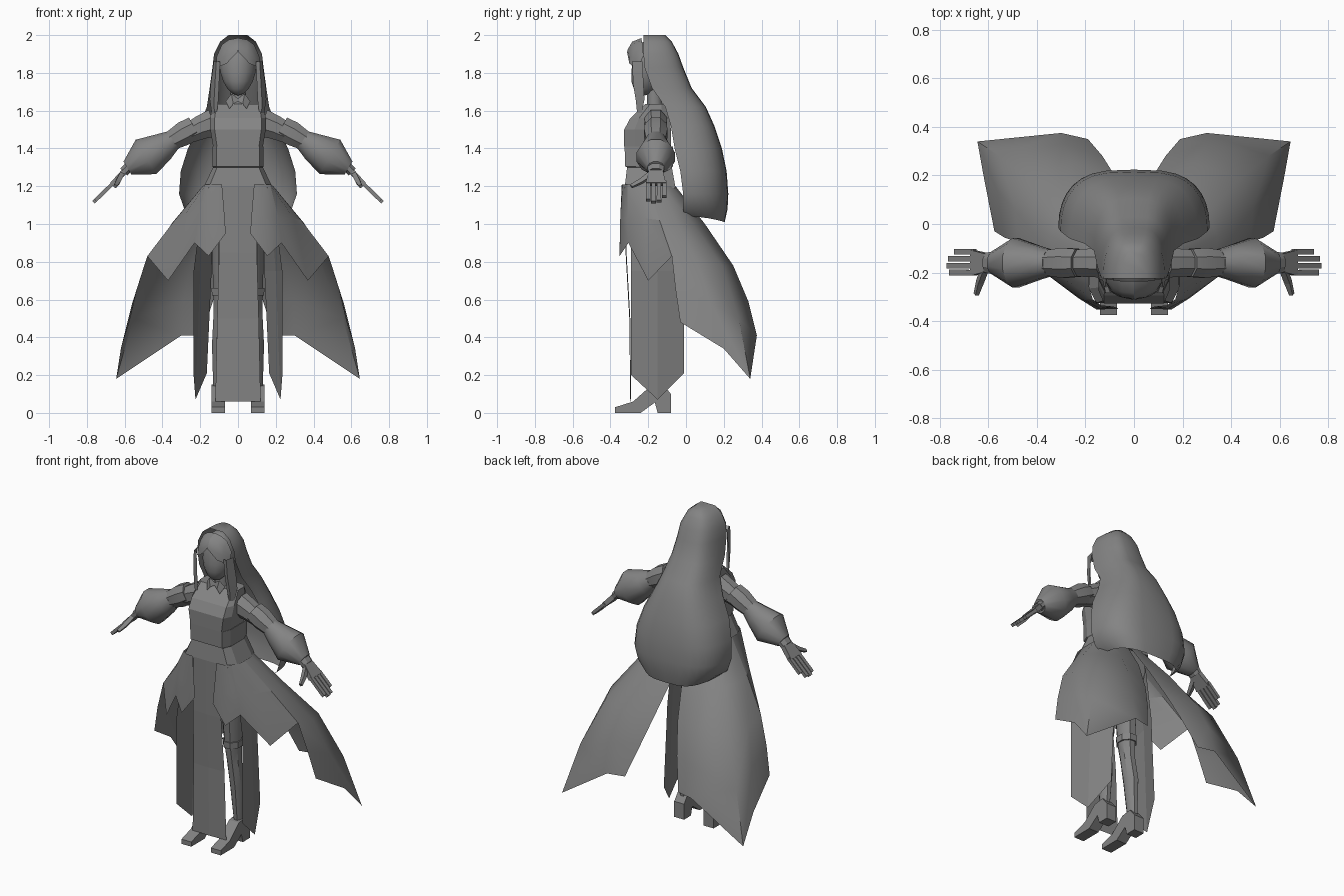
import bpy, bmesh, math
from mathutils import Vector

grey = bpy.data.materials.new("cloth grey")
grey.diffuse_color = (0.23, 0.23, 0.23, 1)


def finish(name, bm, smooth=None, mirror=False):
    if mirror:
        geo = bmesh.ops.duplicate(bm, geom=bm.verts[:] + bm.edges[:] + bm.faces[:])["geom"]
        for v in [g for g in geo if isinstance(g, bmesh.types.BMVert)]:
            v.co.x *= -1
        bmesh.ops.reverse_faces(bm, faces=[g for g in geo if isinstance(g, bmesh.types.BMFace)])
    me = bpy.data.meshes.new(name)
    bm.to_mesh(me)
    bm.free()
    ob = bpy.data.objects.new(name, me)
    bpy.context.collection.objects.link(ob)
    me.materials.append(grey)
    if smooth:
        bpy.ops.object.select_all(action='DESELECT')
        ob.select_set(True)
        bpy.context.view_layer.objects.active = ob
        bpy.ops.object.shade_smooth_by_angle(angle=math.radians(smooth))
    return ob


def skin(bm, rows, closed=False, caps=False):
    """Join rows of points into a sheet, or into a tube when closed."""
    vs = [[bm.verts.new(p) for p in r] for r in rows]
    n = len(rows[0])
    for a, b in zip(vs, vs[1:]):
        for i in range(n if closed else n - 1):
            j = (i + 1) % n
            bm.faces.new((a[i], b[i], b[j], a[j]))
    if caps:
        bm.faces.new(vs[0])
        bm.faces.new(vs[-1][::-1])
    if closed:
        bmesh.ops.recalc_face_normals(bm, faces=bm.faces)


def sheet(name, rows, smooth=None, mirror=True):
    bm = bmesh.new()
    skin(bm, rows)
    return finish(name, bm, smooth, mirror)


def tube(bm, stations, sides=8, turn=0.5):
    """Round or square tube along stations of (point, radius, radius in y)."""
    pts = [Vector(s[0]) for s in stations]
    rows = []
    for i, (p, r, ry) in enumerate(stations):
        d = (pts[min(i + 1, len(pts) - 1)] - pts[max(i - 1, 0)]).normalized()
        u = Vector((0, 1, 0))
        u = (u - d * u.dot(d)).normalized()
        w = d.cross(u)
        rows.append([pts[i] + u * ry * math.cos(a) + w * r * math.sin(a)
                     for a in [(k + turn) * math.tau / sides for k in range(sides)]])
    skin(bm, rows, True, True)


# long hair: open-fronted shell, (z, half width, front y, back y)
hair = [(2.0, .05, -.225, -.11), (1.965, .095, -.225, -.075), (1.9, .127, -.225, -.04),
        (1.83, .135, -.22, -.015), (1.72, .15, -.18, .03), (1.62, .165, -.11, .105),
        (1.52, .205, -.08, .15), (1.4, .265, -.06, .19), (1.28, .303, -.03, .215),
        (1.16, .312, -.015, .224), (1.08, .285, -.015, .22), (1.01, .235, -.01, .205)]
bm = bmesh.new()
rows = []
for k, (z, w, yf, yb) in enumerate(hair):
    row = []
    for i in range(17):
        t = math.pi * i / 16
        c, s = math.cos(t), max(math.sin(t), 0)
        x = math.copysign(abs(c) ** .62, c) * w
        lift = .03 * c * c if k == len(hair) - 1 else 0
        row.append((x, yf + (yb - yf) * s ** .9, z + lift))
    rows.append(row)
skin(bm, rows)
bm.verts.ensure_lookup_table()
bm.faces.new([bm.verts[i] for i in range(17)])
finish("long_hair", bm, 50)

# fringe parted in the middle, and the two front locks
sheet("fringe", [
    [(0, -.235, 1.985), (.05, -.235, 1.975), (.085, -.23, 1.95), (.112, -.225, 1.89)],
    [(0, -.285, 1.965), (.05, -.28, 1.95), (.085, -.26, 1.925), (.115, -.235, 1.87)],
    [(0, -.308, 1.925), (.045, -.303, 1.9), (.088, -.28, 1.88), (.115, -.24, 1.85)],
    [(.003, -.312, 1.91), (.06, -.3, 1.85), (.095, -.28, 1.835), (.118, -.235, 1.83)]], 50)
sheet("front_lock", [
    [(.095, -.285, 1.86), (.115, -.285, 1.86), (.128, -.23, 1.86)],
    [(.1, -.275, 1.74), (.122, -.28, 1.74), (.145, -.225, 1.74)],
    [(.105, -.26, 1.64), (.127, -.265, 1.65), (.15, -.22, 1.66)],
    [(.118, -.25, 1.55), (.124, -.255, 1.55), (.135, -.24, 1.56)]], 50)

# head with a narrowing chin
bm = bmesh.new()
bmesh.ops.create_uvsphere(bm, u_segments=14, v_segments=9, radius=1)
for v in bm.verts:
    low = max(0, -v.co.z)
    v.co = (v.co.x * .1 * (1 - .15 * low), -.185 + v.co.y * .1 - .035 * low, 1.83 + v.co.z * .15)
finish("head", bm, 60)
bm = bmesh.new()
tube(bm, [((0, -.165, 1.6), .05, .045), ((0, -.17, 1.76), .04, .04)])
finish("neck", bm, 50)

# collar bow
sheet("collar_bow", [
    [(0, -.235, 1.665), (.035, -.24, 1.69), (.065, -.225, 1.65)],
    [(0, -.24, 1.65), (.025, -.25, 1.635), (.045, -.25, 1.61)]])


def body(name, sections, smooth=None):
    bm = bmesh.new()
    rows = []
    for z, w, yf, yb in sections:
        c = w * .84
        d = (yb - yf) * .22
        rows.append([(-c, yf, z), (c, yf, z), (w, yf + d, z), (w, yb - d, z),
                     (c, yb, z), (-c, yb, z), (-w, yb - d, z), (-w, yf + d, z)])
    skin(bm, rows, True, True)
    return finish(name, bm, smooth)


# bodice, sash and hips
body("bodice", [(1.41, .132, -.327, -.08), (1.5, .147, -.327, -.08),
                (1.56, .147, -.295, -.085), (1.635, .135, -.215, -.105)])
body("sash", [(1.19, .185, -.325, -.055), (1.3, .132, -.312, -.075), (1.305, .135, -.322, -.07),
              (1.41, .135, -.325, -.07)])
body("hips", [(.93, .14, -.26, -.08), (1.08, .16, -.28, -.06), (1.2, .155, -.31, -.07)], 40)

# sleeves
Y = -.16
bm = bmesh.new()
tube(bm, [((.13, Y, 1.535), .08, .065), ((.2, Y, 1.51), .068, .062), ((.27, Y, 1.475), .055, .055)])
tube(bm, [((.23, Y, 1.51), .066, .062), ((.285, Y, 1.48), .07, .067), ((.36, Y, 1.437), .055, .056)])
finish("upper_sleeve", bm, 35, True)
bm = bmesh.new()
tube(bm, [((.345, Y, 1.445), .056, .056), ((.395, Y, 1.41), .078, .072), ((.487, Y, 1.355), .11, .105),
          ((.585, Y, 1.296), .042, .046)], 12)
finish("bell_sleeve", bm, 45, True)

# hands
bm = bmesh.new()
tube(bm, [((.575, Y, 1.305), .03, .05), ((.605, Y, 1.275), .028, .045)], 8)
tube(bm, [((.595, Y, 1.285), .022, .05), ((.665, Y, 1.21), .02, .075)], 4)
for y, tip in [(-.2, .755), (-.172, .765), (-.143, .76), (-.114, .735)]:
    tube(bm, [((.655, y, 1.222), .014, .016), ((tip, y, 1.222 - (tip - .655) * .97), .014, .017)], 4)
tube(bm, [((.615, -.185, 1.265), .018, .02), ((.635, -.24, 1.225), .018, .016),
          ((.65, -.29, 1.2), .012, .012)], 4)
finish("hand", bm, None, True)

# long front apron panel
sheet("apron", [
    [(0, -.328, 1.2), (.09, -.326, 1.2)], [(0, -.32, .85), (.1, -.315, .85)],
    [(0, -.3, .5), (.11, -.295, .5)], [(0, -.295, .06), (.12, -.29, .06)]])

# pointed side panels, wider apart at the front
sheet("side_panel", [
    [(.19, -.29, 1.1), (.17, -.18, 1.12), (.13, -.05, 1.1)],
    [(.235, -.29, .75), (.2, -.15, .75), (.14, -.01, .75)],
    [(.235, -.29, .2), (.225, -.15, .07), (.165, -.01, .21)]])

# coat front flaps with jagged hem
sheet("coat_front", [
    [(.085, -.34, 1.21), (.135, -.335, 1.21), (.17, -.31, 1.21), (.187, -.25, 1.2), (.187, -.2, 1.2)],
    [(.07, -.345, 1.03), (.14, -.348, 1.03), (.215, -.31, 1.03), (.295, -.22, 1.03), (.335, -.14, 1.02)],
    [(.065, -.35, .95), (.155, -.352, .83), (.23, -.305, .9), (.37, -.2, .7), (.48, -.075, .83)]], 30)

# sweeping coat tails
sheet("coat_tail", [
    [(.187, -.2, 1.2), (.187, -.13, 1.2), (.165, -.08, 1.2), (.1, -.055, 1.2), (.01, -.055, 1.2)],
    [(.335, -.14, 1.02), (.345, -.05, 1.01), (.3, .04, 1.0), (.18, .1, 1.0), (.03, .08, 1.0)],
    [(.48, -.075, .83), (.49, .06, .8), (.44, .19, .78), (.25, .25, .78), (.08, .2, .78)],
    [(.535, -.055, .65), (.56, .13, .58), (.555, .28, .5), (.29, .33, .59), (.13, .28, .6)],
    [(.575, -.03, .48), (.62, .2, .34), (.645, .34, .18), (.3, .375, .41), (.19, .35, .41)]], 60)

# legs
bm = bmesh.new()
tube(bm, [((.075, -.17, 1.0), .07, .085), ((.085, -.17, .62), .05, .06), ((.09, -.165, .52), .043, .05),
          ((.098, -.145, .36), .043, .052), ((.105, -.14, .12), .028, .035)], 8)
finish("leg", bm, 40, True)

# thigh strap
bm = bmesh.new()
tube(bm, [((.084, -.17, .66), .06, .07), ((.085, -.17, .62), .058, .068)], 8)
finish("thigh_strap", bm, None, True)

# heeled shoes
side = [(-.375, 0), (-.375, .03), (-.28, .06), (-.19, .14), (-.12, .15), (-.08, .1),
        (-.08, 0), (-.15, 0), (-.165, .055), (-.24, 0)]
bm = bmesh.new()
skin(bm, [[(x, y, z) for y, z in side] for x in (.07, .14)], True, True)
finish("shoe", bm, None, True)
